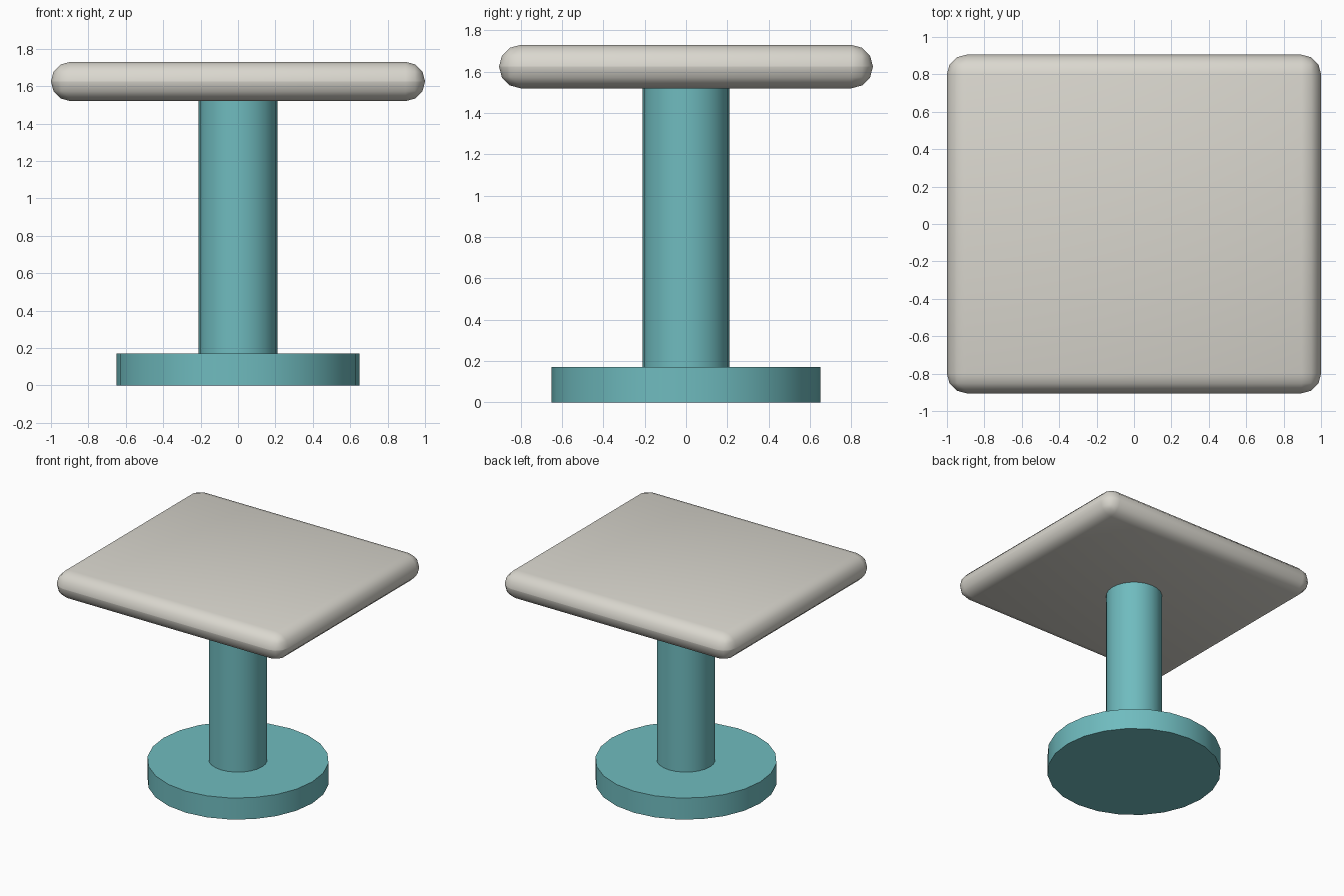
import bpy
import math

if "Cube" in bpy.data.objects:
    bpy.data.objects.remove(bpy.data.objects["Cube"])


def material(name, color):
    mat = bpy.data.materials.new(name)
    mat.diffuse_color = (*color, 1)
    mat.use_nodes = True
    mat.node_tree.nodes["Principled BSDF"].inputs["Base Color"].default_value = mat.diffuse_color
    return mat


teal = material("teal", (0.16, 0.50, 0.52))
stone = material("stone", (0.70, 0.68, 0.62))


def finish(obj, name, mat, angle=40):
    obj.name = name
    obj.data.materials.append(mat)
    bpy.ops.object.shade_smooth_by_angle(angle=math.radians(angle))


def cylinder(name, radius, z0, z1):
    bpy.ops.mesh.primitive_cylinder_add(
        vertices=24, radius=radius, depth=z1 - z0, location=(0, 0, (z0 + z1) / 2))
    finish(bpy.context.object, name, teal)


# Round foot and column
cylinder("base", 0.65, 0.0, 0.17)
cylinder("column", 0.21, 0.17, 1.53)

# Rectangular top with fully rounded edges
bpy.ops.mesh.primitive_cube_add(size=1, location=(0, 0, 1.625))
top = bpy.context.object
top.scale = (2.0, 1.81, 0.21)
bpy.ops.object.transform_apply(location=False, rotation=False, scale=True)
bevel = top.modifiers.new("rounded_edges", 'BEVEL')
bevel.width = 0.104
bevel.segments = 3
bpy.ops.object.modifier_apply(modifier=bevel.name)
finish(top, "table_top", stone)
